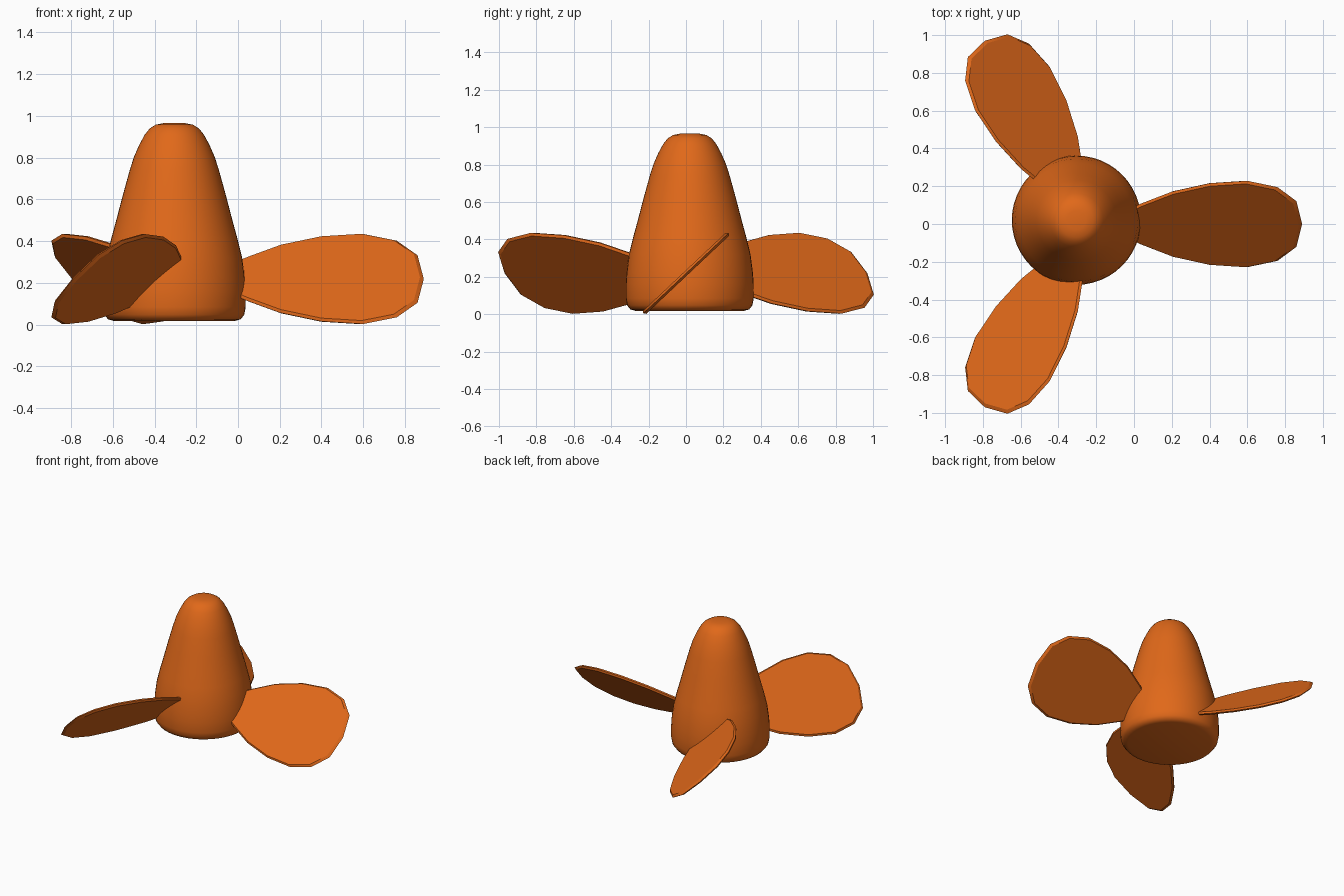
import bpy, bmesh
from math import radians, sin, cos, pi
from mathutils import Matrix, Vector

if "Cube" in bpy.data.objects:
    bpy.data.objects.remove(bpy.data.objects["Cube"])

mat = bpy.data.materials.new("orange")
mat.diffuse_color = (0.75, 0.14, 0.01, 1)
mat.use_nodes = True
mat.node_tree.nodes["Principled BSDF"].inputs["Base Color"].default_value = mat.diffuse_color


def finish(name, bm, angle):
    bmesh.ops.recalc_face_normals(bm, faces=bm.faces)
    me = bpy.data.meshes.new(name)
    bm.to_mesh(me)
    bm.free()
    ob = bpy.data.objects.new(name, me)
    bpy.context.collection.objects.link(ob)
    me.materials.append(mat)
    bpy.ops.object.select_all(action='DESELECT')
    ob.select_set(True)
    bpy.context.view_layer.objects.active = ob
    bpy.ops.object.shade_smooth_by_angle(angle=radians(angle))
    return ob


# Hub: lathed bullet profile (radius, height) with rounded rim and flat base
profile = [(0.29, 0.018), (0.318, 0.026), (0.335, 0.048), (0.342, 0.085),
           (0.342, 0.16), (0.338, 0.22), (0.325, 0.32), (0.303, 0.41),
           (0.28, 0.494), (0.247, 0.62), (0.213, 0.743), (0.193, 0.805),
           (0.168, 0.862), (0.142, 0.91), (0.118, 0.94), (0.09, 0.958),
           (0.05, 0.966)]
N = 48
bm = bmesh.new()
rings = [[bm.verts.new((r * cos(2 * pi * i / N), r * sin(2 * pi * i / N), z))
          for i in range(N)] for r, z in profile]
for a, b in zip(rings, rings[1:]):
    for i in range(N):
        j = (i + 1) % N
        bm.faces.new((a[i], a[j], b[j], b[i]))
bm.faces.new(rings[0][::-1])
bm.faces.new(rings[-1])
hub = finish("hub", bm, 40)
hub.location = (-0.305, 0.02, 0)

# Blades: thin pitched paddles (distance along blade, half chord)
stations = [(0.17, 0.09), (0.27, 0.15), (0.43, 0.235), (0.63, 0.296),
            (0.83, 0.314), (0.99, 0.268), (1.09, 0.166)]
outline = ([(x, -w) for x, w in stations] + [(1.12, 0)]
           + [(x, w) for x, w in reversed(stations)])


def blade(name, turn):
    bm = bmesh.new()
    # Three layers give a bevelled rim around two flat faces
    layers = []
    for s, z in ((0.965, -0.012), (1.0, 0), (0.965, 0.012)):
        layers.append([bm.verts.new((0.6 + (x - 0.6) * s, y * s, z))
                       for x, y in outline])
    n = len(outline)
    for a, b in zip(layers, layers[1:]):
        for i in range(n):
            j = (i + 1) % n
            bm.faces.new((a[i], a[j], b[j], b[i]))
    bm.faces.new(layers[0][::-1])
    bm.faces.new(layers[-1])
    bm.transform(Matrix.Rotation(radians(43.3), 4, 'X'))
    ob = finish(name, bm, 20)
    ob.location = Vector((-0.23, 0, 0.219))
    ob.rotation_euler.z = radians(turn)


for k in range(3):
    blade(f"blade_{k + 1}", 120 * k)
